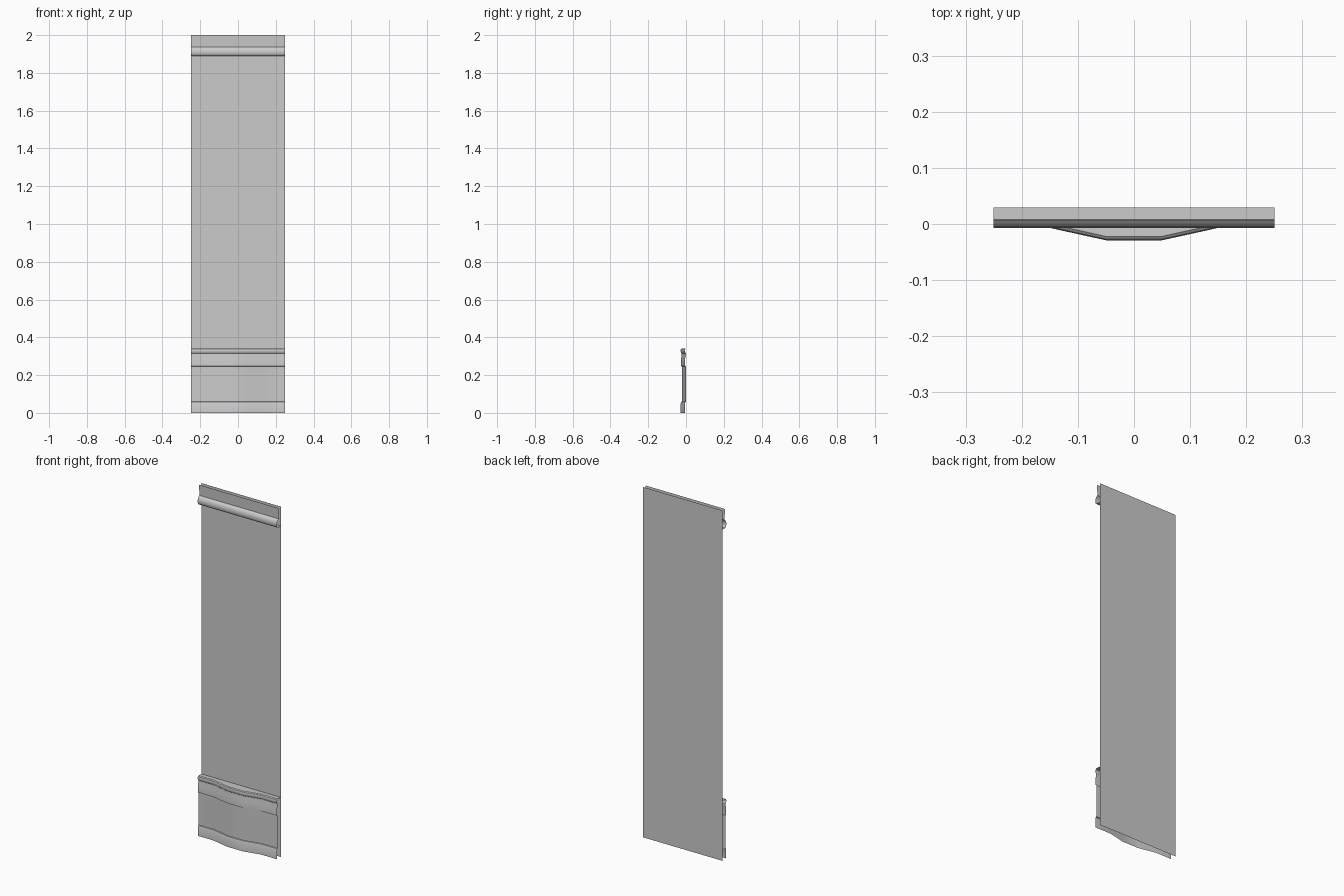
import bpy, math

cube = bpy.data.objects.get("Cube")
if cube:
    bpy.data.objects.remove(cube, do_unlink=True)

mat = bpy.data.materials.new("plain grey")
mat.use_nodes = True
grey = (0.6, 0.6, 0.6, 1)
mat.diffuse_color = grey
mat.node_tree.nodes["Principled BSDF"].inputs["Base Color"].default_value = grey

HALF = 0.25
WALL_Y = 0.029
BOW = 0.022


def sweep(name, profile, stations):
    """Sweep a (y, z) profile through (x, forward offset) stations; points on the wall stay put."""
    n = len(profile)
    verts = [(x, y if y >= WALL_Y else y - out, z)
             for x, out in stations for y, z in profile]
    faces = [(s * n + i, (s + 1) * n + i, (s + 1) * n + i + 1, s * n + i + 1)
             for s in range(len(stations) - 1) for i in range(n - 1)]
    mesh = bpy.data.meshes.new(name)
    mesh.from_pydata(verts, [], faces)
    mesh.materials.append(mat)
    obj = bpy.data.objects.new(name, mesh)
    bpy.context.collection.objects.link(obj)
    bpy.ops.object.select_all(action='DESELECT')
    obj.select_set(True)
    bpy.context.view_layer.objects.active = obj
    bpy.ops.object.shade_smooth_by_angle(angle=math.radians(35))
    return obj


straight = [(-HALF, 0), (HALF, 0)]
bowed = [(-HALF, 0), (-0.15, 0), (-0.05, BOW), (0.05, BOW), (0.15, 0), (HALF, 0)]

# Flat wall sheet
sweep("wall_panel", [(WALL_Y, 0), (WALL_Y, 2)], straight)

# Picture rail: return to the wall, rounded bead, then the upper strip
sweep("picture_rail", [
    (WALL_Y, 1.89), (0.002, 1.89), (-0.003, 1.894), (-0.006, 1.902), (-0.007, 1.912),
    (-0.005, 1.923), (0.0, 1.932), (0.009, 1.938), (0.006, 2.0)], straight)

# Baseboard: foot, recessed field, upper band, rounded cap and top ledge
sweep("baseboard", [
    (-0.006, 0), (-0.006, 0.05), (-0.003, 0.058), (0.001, 0.06),
    (0.001, 0.245), (-0.005, 0.248), (-0.005, 0.285), (-0.001, 0.305),
    (-0.001, 0.315), (-0.005, 0.32), (-0.007, 0.33), (-0.005, 0.338),
    (0.0, 0.342), (0.007, 0.342), (WALL_Y, 0.34)], bowed)
